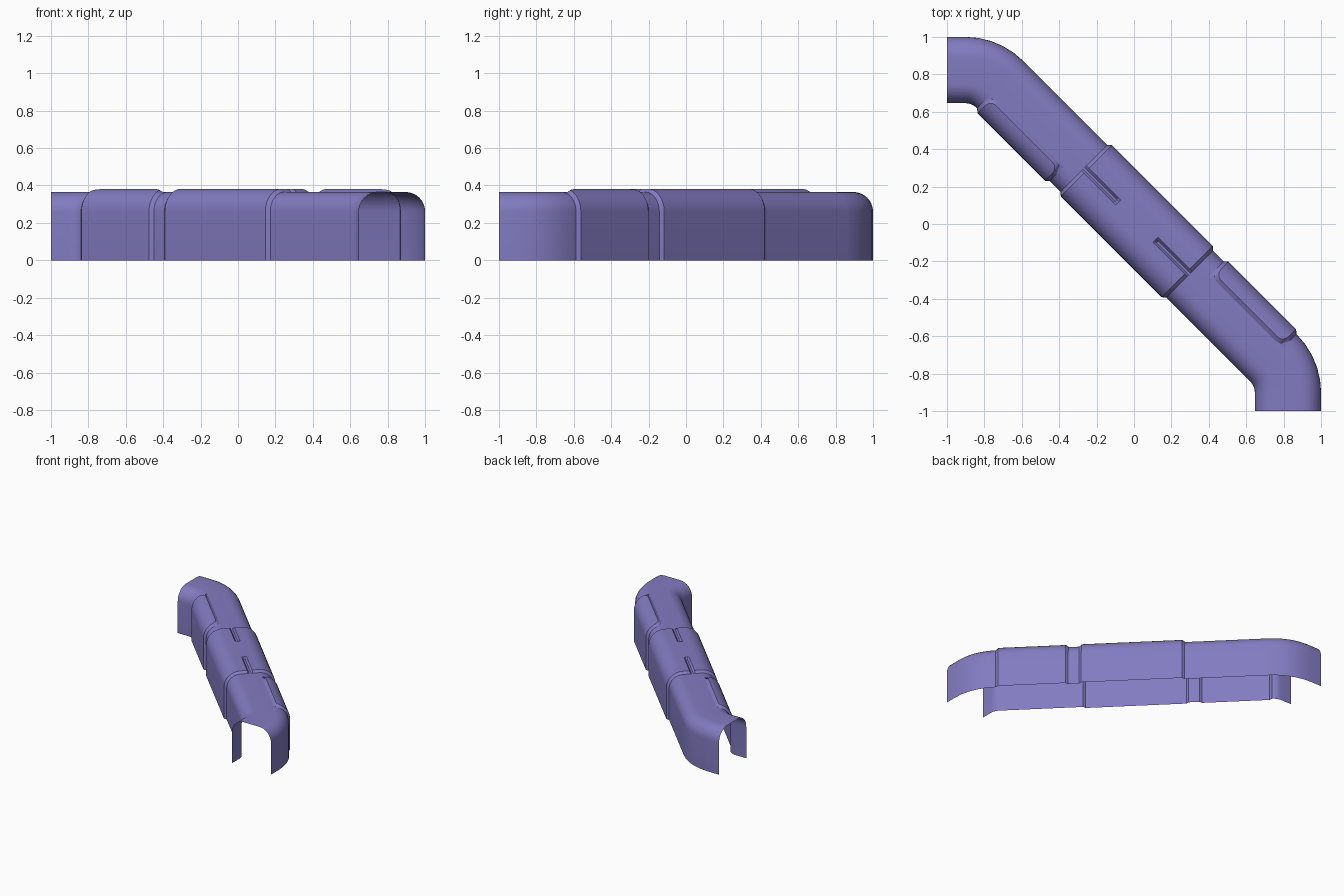
import bpy, bmesh, math
from mathutils import Vector

if "Cube" in bpy.data.objects:
    bpy.data.objects.remove(bpy.data.objects["Cube"])

W, H, R = 0.177, 0.365, 0.105      # half width, height, shoulder radius
FLAT = W - R                       # half of the flat top
ARC = R * math.pi / 2
U_END = FLAT + ARC + H - R         # distance along the section to the ground
RAISE, BEV = 0.017, 0.02           # raised panel height and bevel run
T = 0.021                          # sideways shift of the diagonal run
C = math.sqrt(0.5)
SECTION = [FLAT + ARC * i / 8 for i in range(9)] + [U_END]

purple = bpy.data.materials.new("soft_purple")
purple.diffuse_color = (0.225, 0.198, 0.53, 1)
purple.use_nodes = True
purple.node_tree.nodes["Principled BSDF"].inputs["Base Color"].default_value = purple.diffuse_color


def section(u, h):
    """Arch cross-section: distance from the crown and lift -> sideways, height."""
    sign, u = (-1 if u < 0 else 1), abs(u)
    if u <= FLAT:
        return sign * u, H + h
    if u <= FLAT + ARC:
        a = (u - FLAT) / R
        return sign * (FLAT + (R + h) * math.sin(a)), H - R + (R + h) * math.cos(a)
    return sign * (W + h), max(0, H - R - (u - FLAT - ARC))


def diag(s):
    """Frame on the straight diagonal run: position and outward direction."""
    return (s * C + T * C, -s * C + T * C, C, C)


def place(frame, u, h):
    lat, z = section(u, h)
    px, py, nx, ny = frame
    return Vector((px + nx * lat, py + ny * lat, z))


def add_grid(bm, rows, skip=None):
    vs = [[bm.verts.new(p) for p in row] for row in rows]
    for i in range(len(vs) - 1):
        for j in range(len(vs[0]) - 1):
            if not (skip and skip(i, j)):
                bm.faces.new((vs[i][j], vs[i + 1][j], vs[i + 1][j + 1], vs[i][j + 1]))


def finish(bm, name):
    bmesh.ops.remove_doubles(bm, verts=bm.verts, dist=1e-4)
    bmesh.ops.dissolve_degenerate(bm, edges=bm.edges, dist=1e-5)
    loose = [v for v in bm.verts if not v.link_faces]
    bmesh.ops.delete(bm, geom=loose, context='VERTS')
    bmesh.ops.recalc_face_normals(bm, faces=bm.faces)
    if sum(f.normal.z * f.calc_area() for f in bm.faces) < 0:
        bmesh.ops.reverse_faces(bm, faces=bm.faces)
    me = bpy.data.meshes.new(name)
    bm.to_mesh(me)
    bm.free()
    me.materials.append(purple)
    ob = bpy.data.objects.new(name, me)
    bpy.context.collection.objects.link(ob)
    bpy.ops.object.select_all(action='DESELECT')
    ob.select_set(True)
    bpy.context.view_layer.objects.active = ob
    bpy.ops.object.shade_smooth_by_angle(angle=math.radians(30))


PANEL = (0.48, 1.03)               # span of each side panel from the middle
SLEEVE = 0.4                       # half length of the middle sleeve

# Arched tunnel: end, bend, diagonal, bend, end, with openings under the panels
BEND = 0.265
end_y = 1 - W
corner_x = T / C - end_y
cx, cy = corner_x - BEND * math.tan(math.pi / 8), end_y - BEND
first = [(-1, end_y, 0, 1)]
for i in range(6):
    a = math.pi / 4 * i / 5
    sa, ca = math.sin(a), math.cos(a)
    first.append((cx + BEND * sa, cy + BEND * ca, sa, ca))
last = [(y, x, ny, nx) for x, y, nx, ny in reversed(first)]
marks = [-PANEL[1], -PANEL[0], -SLEEVE, SLEEVE, PANEL[0], PANEL[1]]
frames = first + [diag(s) for s in marks] + last
us = [-u for u in reversed(SECTION)] + SECTION


def covered(i, j):
    k = i - len(first)
    mid = (us[j] + us[j + 1]) / 2
    return k == 2 or (k == 0 and mid < -FLAT) or (k == 4 and mid > FLAT)


bm = bmesh.new()
add_grid(bm, [[place(f, u, 0) for u in us] for f in frames], covered)
finish(bm, "tunnel_shell")


# Raised side panels with rounded upper corners, one on each side
def side_panel(side, name):
    r, rr = 0.06, 0.06 - BEV
    s0, s1 = PANEL
    near = [0, BEV] + [BEV + rr * (1 - math.cos(math.pi / 2 * i / 6)) for i in range(1, 7)] + [r]
    steps = [(d, s0 + d) for d in near] + [(d, s1 - d) for d in reversed(near)]
    rows = []
    for d, s in steps:
        outer = FLAT + r - math.sqrt(max(0, r * r - (r - d) ** 2))
        e = max(0, d - BEV)
        inner = FLAT + BEV + rr - math.sqrt(max(0, rr * rr - max(0, rr - e) ** 2))
        lift = RAISE if d > 0 else 0
        f = diag(side * s)
        row = [place(f, side * FLAT, 0), place(f, side * outer, 0), place(f, side * inner, lift)]
        row += [place(f, side * max(inner, u), lift) for u in SECTION]
        rows.append(row)
    bm = bmesh.new()
    add_grid(bm, rows)
    finish(bm, name)


side_panel(-1, "inner_side_panel")
side_panel(1, "outer_side_panel")

# Middle sleeve: two halves split by a slot from each end, joined at the crown
bm = bmesh.new()
SLOT = 0.007
for side in (-1, 1):
    rows = []
    for s in (-SLEEVE, -SLEEVE + BEV, -0.155, -0.14, 0.14, 0.155, SLEEVE - BEV, SLEEVE):
        f = diag(s)
        lift = 0 if abs(s) == SLEEVE else RAISE
        floor = RAISE if abs(s) < 0.15 else 0
        row = [place(f, 0, floor), place(f, side * SLOT, floor), place(f, side * (SLOT + 0.012), lift)]
        row += [place(f, side * u, lift) for u in SECTION]
        rows.append(row)
    add_grid(bm, rows)
finish(bm, "middle_sleeve")
